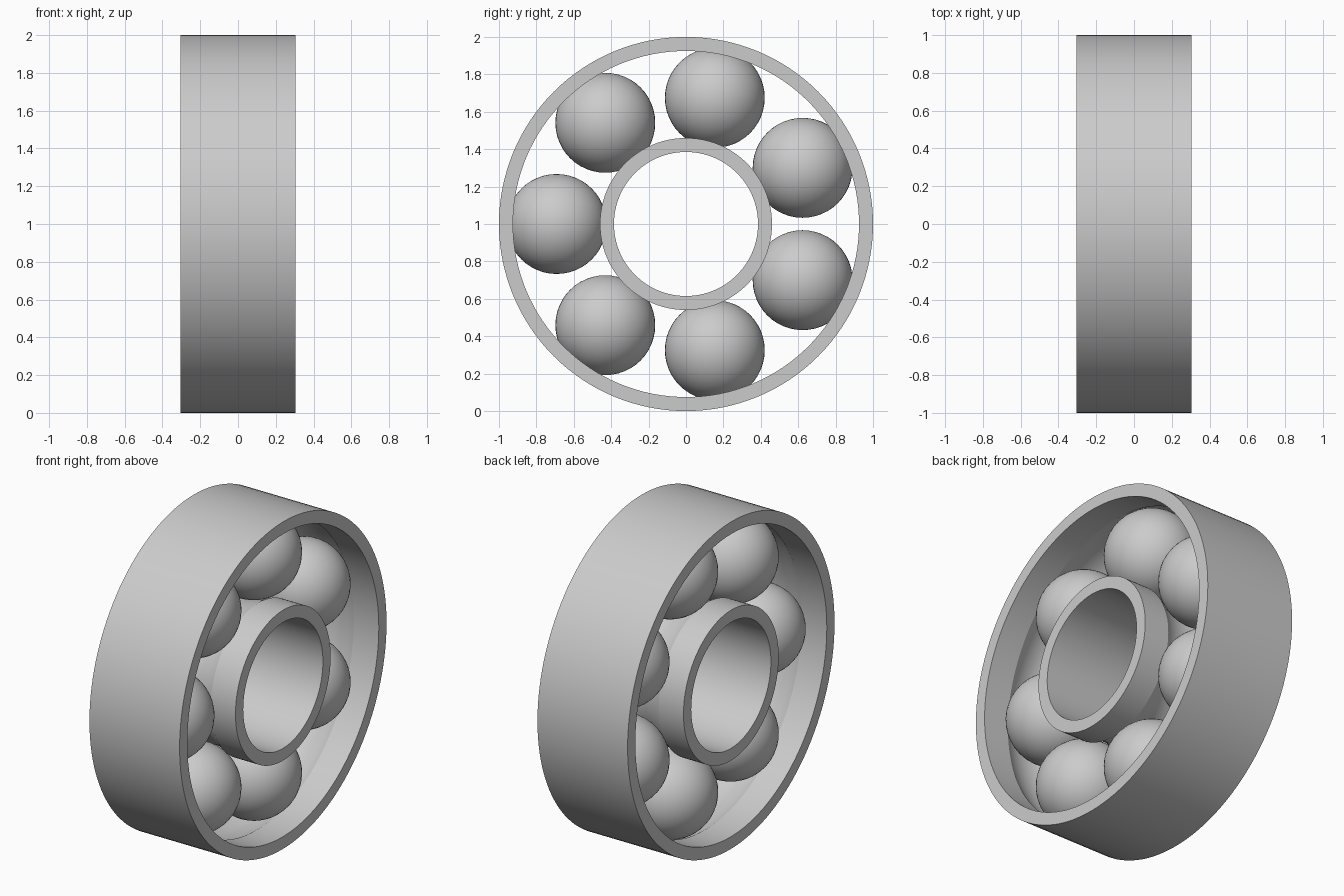
import bpy, bmesh, math
from mathutils import Vector, Matrix

cube = bpy.data.objects.get("Cube")
if cube:
    bpy.data.objects.remove(cube, do_unlink=True)

HALF_WIDTH = 0.305
PITCH = 0.692        # radius of the circle of ball centres
BALL = 0.267
GROOVE = 0.27        # raceway cross-section radius
BALLS = 7
SIDES = 128
CENTRE = Vector((0, 0, 1))

steel = bpy.data.materials.new("steel_grey")
steel.use_nodes = True
grey = (0.6, 0.6, 0.6, 1)
steel.diffuse_color = grey
steel.node_tree.nodes["Principled BSDF"].inputs["Base Color"].default_value = grey


def finish(name, bm, angle):
    bmesh.ops.recalc_face_normals(bm, faces=bm.faces)
    mesh = bpy.data.meshes.new(name)
    bm.to_mesh(mesh)
    bm.free()
    mesh.materials.append(steel)
    obj = bpy.data.objects.new(name, mesh)
    bpy.context.collection.objects.link(obj)
    bpy.ops.object.select_all(action='DESELECT')
    obj.select_set(True)
    bpy.context.view_layer.objects.active = obj
    bpy.ops.object.shade_smooth_by_angle(angle=math.radians(angle))
    return obj


def ring(name, plain, grooved, steps=12):
    """Spin a ring about x: a plain wall, and a wall with a round raceway."""
    side = 1 if grooved > PITCH else -1
    half = math.acos(abs(grooved - PITCH) / GROOVE)
    profile = [(-HALF_WIDTH, plain), (-HALF_WIDTH, grooved)]
    for i in range(steps + 1):
        a = half * (2 * i / steps - 1)
        profile.append((GROOVE * math.sin(a), PITCH + side * GROOVE * math.cos(a)))
    profile += [(HALF_WIDTH, grooved), (HALF_WIDTH, plain)]

    bm = bmesh.new()
    loops = []
    for s in range(SIDES):
        t = 2 * math.pi * s / SIDES
        loops.append([bm.verts.new((x, r * math.cos(t), 1 + r * math.sin(t)))
                      for x, r in profile])
    n = len(profile)
    for s in range(SIDES):
        a, b = loops[s], loops[(s + 1) % SIDES]
        for i in range(n):
            j = (i + 1) % n
            bm.faces.new((a[i], a[j], b[j], b[i]))
    return finish(name, bm, 25)


# Races
ring("outer_race", 1.0, 0.925)
ring("inner_race", 0.385, 0.46)

# Balls, evenly spaced around the raceway
for k in range(BALLS):
    t = math.pi + 2 * math.pi * k / BALLS
    spot = CENTRE + PITCH * Vector((0, math.cos(t), math.sin(t)))
    bm = bmesh.new()
    bmesh.ops.create_uvsphere(bm, u_segments=48, v_segments=24, radius=BALL,
                              matrix=Matrix.Translation(spot))
    finish(f"ball_{k + 1}", bm, 60)
